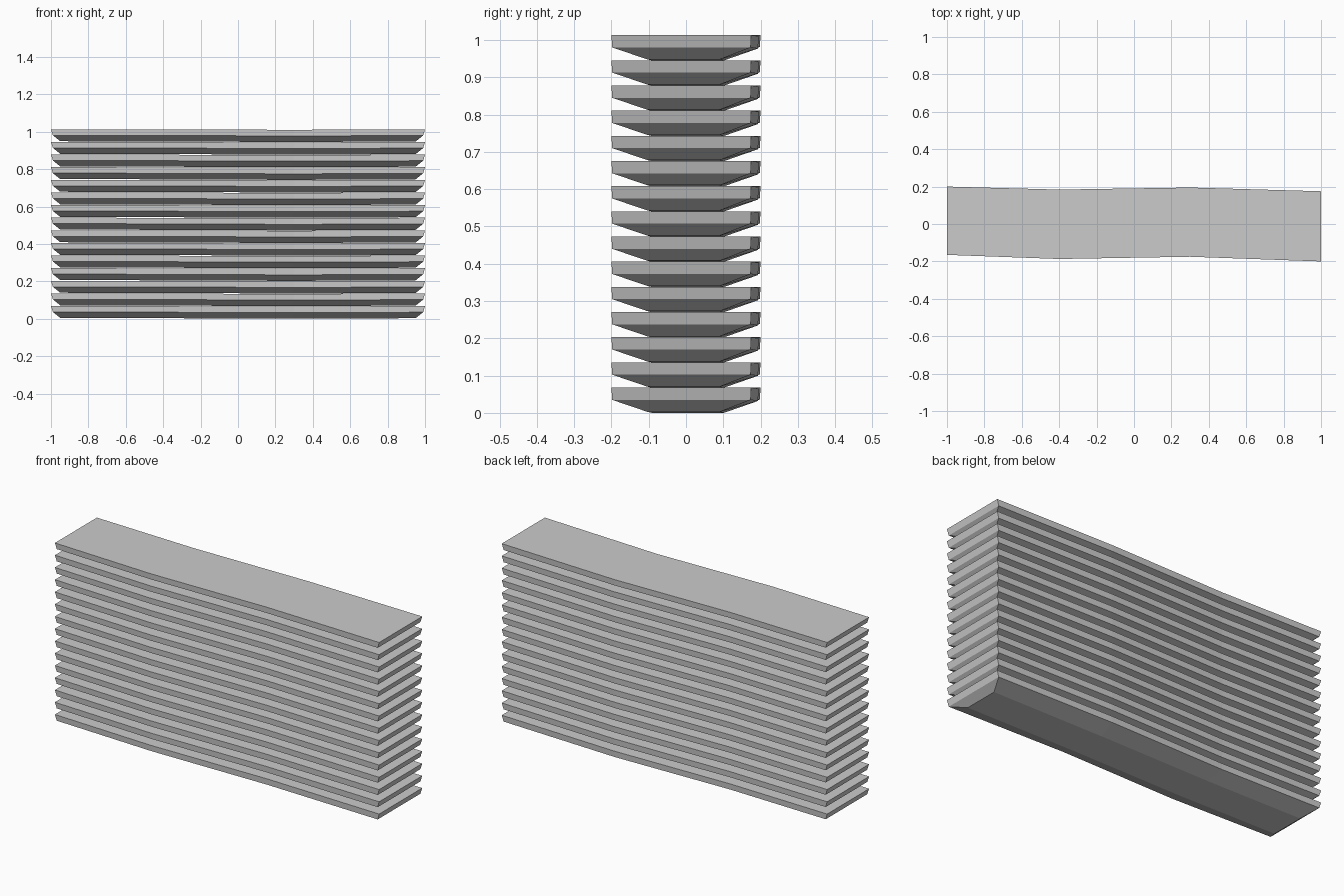
import bpy, bmesh

if "Cube" in bpy.data.objects:
    bpy.data.objects.remove(bpy.data.objects["Cube"])

# Slightly irregular plank outline (x, front y, back y), left to right
STATIONS = [(-1.0, -0.165, 0.2), (-0.4, -0.187, 0.184),
            (0.3, -0.175, 0.195), (1.0, -0.2, 0.175)]
PITCH, COUNT = 0.0675, 15


def ring(bm, sx, sy, heights):
    """One closed loop of the plank outline, scaled in x and y."""
    front = [bm.verts.new((x * sx, f * sy, z)) for (x, f, b), z in zip(STATIONS, heights)]
    back = [bm.verts.new((x * sx, b * sy, z)) for (x, f, b), z in zip(STATIONS, heights)]
    return front + back[::-1]


# Single plank: upright rim, chamfered underside
bm = bmesh.new()
rings = [ring(bm, 0.95, 0.52, (0.004, 0.003, 0.0, 0.003)),
         ring(bm, 0.99, 0.99, (0.036, 0.035, 0.032, 0.035)),
         ring(bm, 1.0, 1.0, (0.068, 0.067, 0.065, 0.068))]
for low, high in zip(rings, rings[1:]):
    for i in range(8):
        j = (i + 1) % 8
        bm.faces.new((low[i], low[j], high[j], high[i]))
for r in (rings[0], rings[-1]):
    for i in range(3):
        bm.faces.new((r[i], r[i + 1], r[6 - i], r[7 - i]))
bmesh.ops.recalc_face_normals(bm, faces=bm.faces)
mesh = bpy.data.meshes.new("plank_stack")
bm.to_mesh(mesh)
bm.free()
stack = bpy.data.objects.new("plank_stack", mesh)
bpy.context.collection.objects.link(stack)

# Repeat the plank upwards
array = stack.modifiers.new("stacking", 'ARRAY')
array.count = COUNT
array.use_relative_offset = False
array.use_constant_offset = True
array.constant_offset_displace = (0, 0, PITCH)
